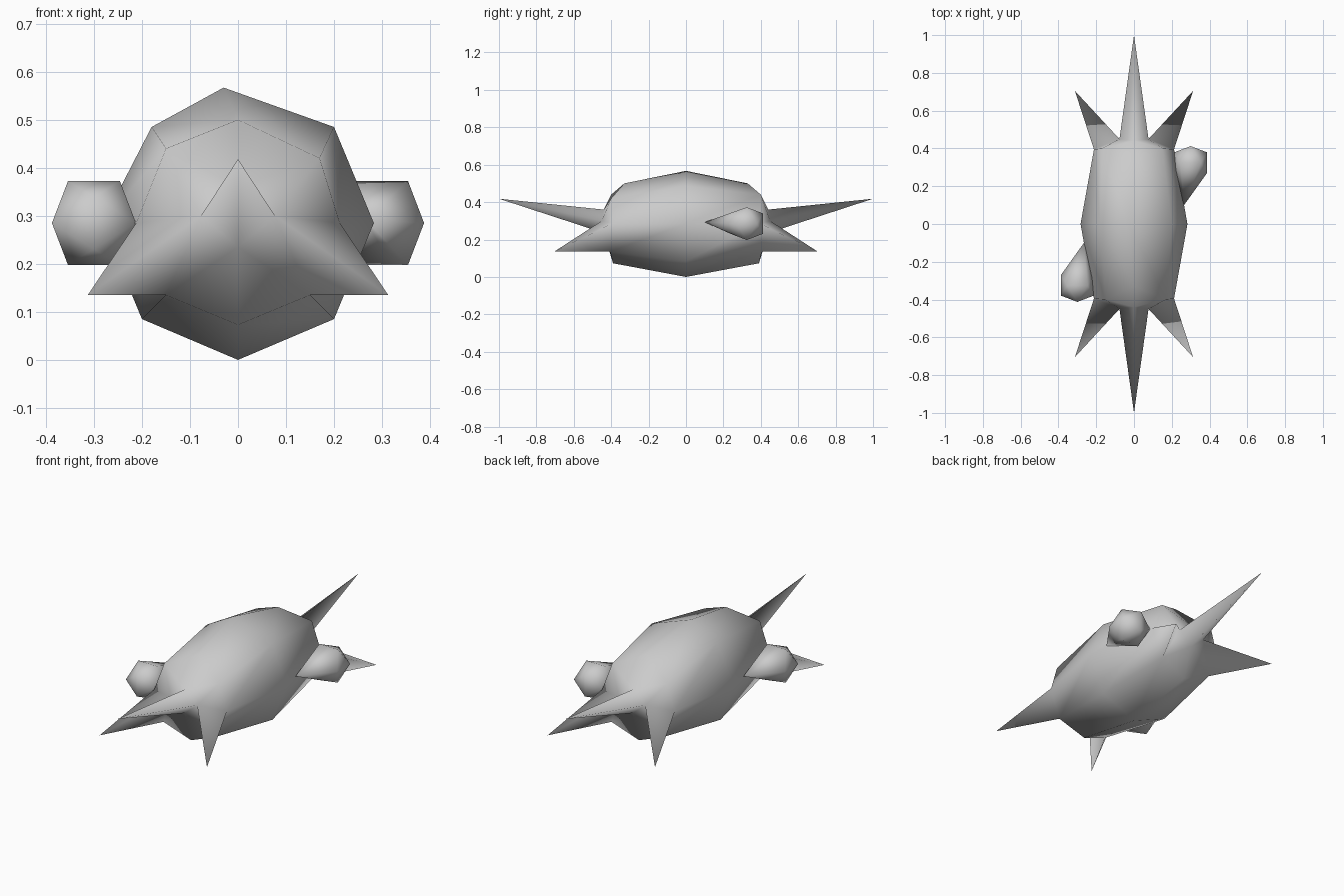
import bpy, bmesh

if "Cube" in bpy.data.objects:
    bpy.data.objects.remove(bpy.data.objects["Cube"])

def finish(bm, name):
    bmesh.ops.recalc_face_normals(bm, faces=bm.faces)
    for f in bm.faces:
        f.smooth = True
    me = bpy.data.meshes.new(name)
    bm.to_mesh(me)
    bm.free()
    ob = bpy.data.objects.new(name, me)
    bpy.context.collection.objects.link(ob)
    return ob

# Body with spiked ends: eight-sided rings, clockwise from the top
MID = [(-.03, .567), (.2, .485), (.283, .285), (.2, .085),
       (0, 0), (-.2, .085), (-.283, .285), (-.18, .485)]
END = [(0, -.33, .5), (.17, -.40, .42), (.212, -.395, .285), (.15, -.405, .135),
       (0, -.39, .073), (-.15, -.405, .135), (-.212, -.395, .285), (-.15, -.40, .44)]

bm = bmesh.new()
mid = [bm.verts.new((x, 0, z)) for x, z in MID]

def add_end(s):
    """Front end for s=1, the same turned half round for s=-1."""
    V = lambda x, y, z: bm.verts.new((s * x, s * y, z))
    ring = [V(*p) for p in END]
    # body wall from the middle ring to the end ring (middle order flips when turned)
    m = mid if s == 1 else [mid[-i % 8] for i in range(8)]
    for i in range(8):
        j = (i + 1) % 8
        bm.faces.new((m[i], m[j], ring[j], ring[i]))
    # base and tip of the central spike
    top, low = V(0, -.44, .36), V(0, -.44, .235)
    right, left = V(.077, -.45, .3), V(-.077, -.45, .3)
    tip = V(0, -1, .418)
    for a, b in ((top, right), (right, low), (low, left), (left, top)):
        bm.faces.new((a, b, tip))
    # each half: cap facets and a side spike
    for side, up, mid_v, down, k in ((right, ring[1], ring[2], ring[3], 1),
                                     (left, ring[7], ring[6], ring[5], -1)):
        for tri in ((ring[0], up, top), (top, up, side), (up, mid_v, side),
                    (side, down, low), (low, down, ring[4])):
            bm.faces.new(tri)
        spike = V(k * .313, -.705, .135)
        for a, b in ((mid_v, side), (side, down), (down, mid_v)):
            bm.faces.new((a, b, spike))

add_end(1)
add_end(-1)
finish(bm, "spiked_body")

# Teardrop pods: twenty-sided ball drawn out to a point, one on each side
def pod(name, s):
    bm = bmesh.new()
    a, b = .054, .0875
    pts = []
    for u in (-a, a):
        for v in (-b, b):
            pts += [(u, 0, v), (v, u, 0), (0, v, u)]
    pts = [(x + .3, y + .325, z + .285) for x, y, z in pts]
    pts.append((.265, .1, .293))
    for x, y, z in pts:
        bm.verts.new((s * x, s * y, z))
    res = bmesh.ops.convex_hull(bm, input=bm.verts)
    loose = [v for v in bm.verts if not v.link_faces]
    bmesh.ops.delete(bm, geom=loose, context='VERTS')
    finish(bm, name)

pod("right_pod", 1)
pod("left_pod", -1)
